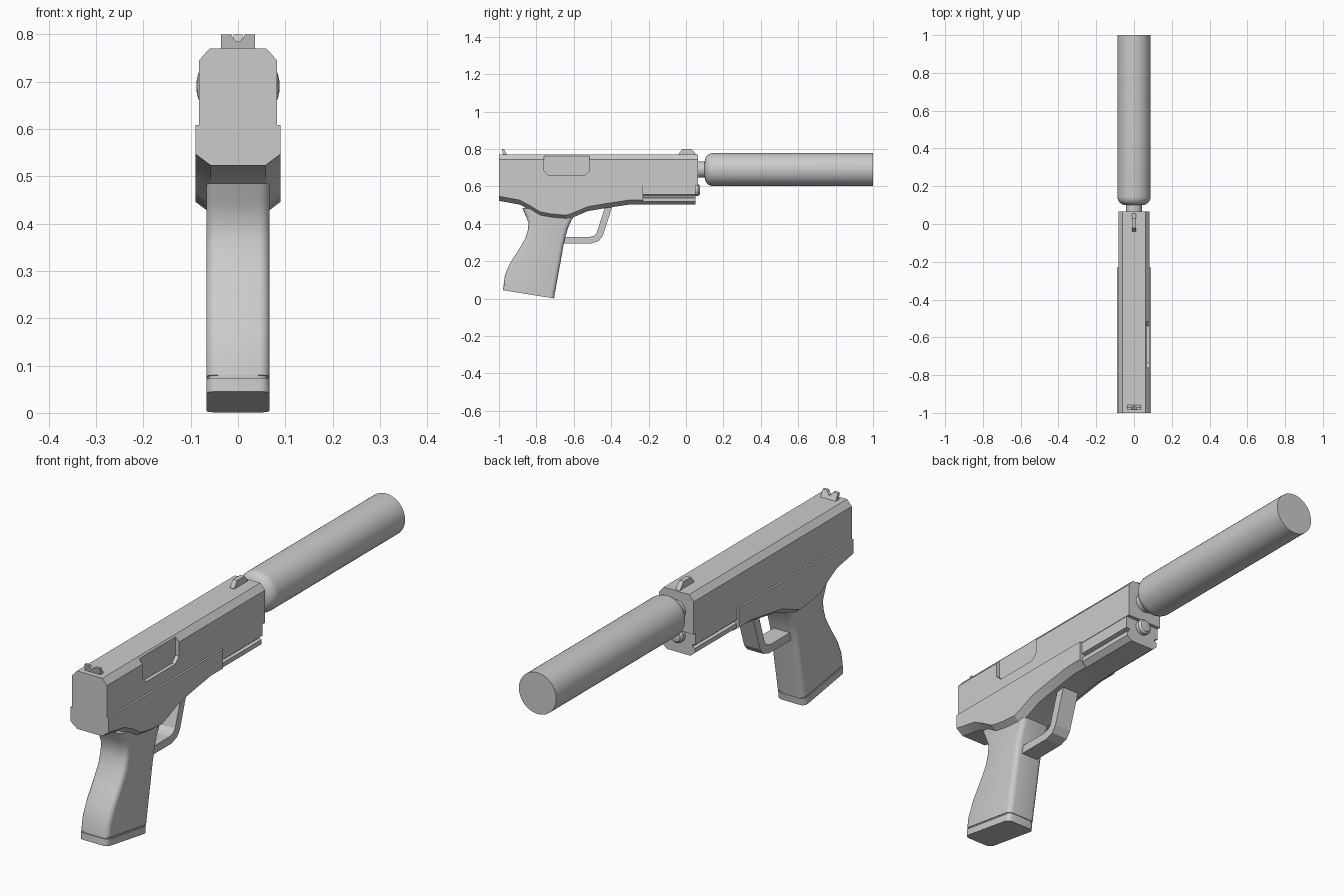
import bpy, bmesh, math

if "Cube" in bpy.data.objects:
    bpy.data.objects.remove(bpy.data.objects["Cube"])


def finish(name, bm, smooth=None):
    bmesh.ops.recalc_face_normals(bm, faces=bm.faces)
    me = bpy.data.meshes.new(name)
    bm.to_mesh(me)
    bm.free()
    ob = bpy.data.objects.new(name, me)
    bpy.context.collection.objects.link(ob)
    if smooth:
        bpy.ops.object.select_all(action='DESELECT')
        ob.select_set(True)
        bpy.context.view_layer.objects.active = ob
        bpy.ops.object.shade_smooth_by_angle(angle=math.radians(smooth))
    return ob


def loft(name, rings, smooth=None):
    """Skin closed rings of equal length and cap both ends."""
    bm = bmesh.new()
    vs = [[bm.verts.new(p) for p in r] for r in rings]
    n = len(vs[0])
    for a, b in zip(vs, vs[1:]):
        for i in range(n):
            j = (i + 1) % n
            bm.faces.new((a[i], a[j], b[j], b[i]))
    bm.faces.new(vs[0])
    bm.faces.new(vs[-1])
    return finish(name, bm, smooth)


def mirrored(half):
    """Close a right-hand (x, z) outline across x = 0."""
    return half + [(-x, z) for x, z in reversed(half)]


def along_y(name, half, y0, y1):
    return loft(name, [[(x, y, z) for x, z in mirrored(half)] for y in (y0, y1)])


def along_x(name, pts, x0, x1):
    return loft(name, [[(x, y, z) for y, z in pts] for x in (x0, x1)])


def lathe(name, prof, z, n=48):
    return loft(name, [[(r * math.cos(2 * math.pi * i / n), y, z + r * math.sin(2 * math.pi * i / n))
                        for i in range(n)] for y, r in prof], 35)


# Slide with chamfered top edges
slide = along_y("slide", [(0.082, 0.605), (0.082, 0.745), (0.060, 0.77)], -1, 0.065)

# Ejection port recess on the right side
port = [(-0.76, 0.80), (-0.76, 0.685), (-0.735, 0.66), (-0.54, 0.66), (-0.515, 0.685), (-0.515, 0.80)]
cutter = along_x("port_cutter", port, 0.066, 0.12)
cutter.hide_render = True
cutter.hide_set(True)
cut = slide.modifiers.new("port", 'BOOLEAN')
cut.operation = 'DIFFERENCE'
cut.object = cutter

# Frame with chamfered, curved underside
under = [(-1, 0.523), (-0.89, 0.503), (-0.84, 0.477), (-0.78, 0.440), (-0.72, 0.429), (-0.64, 0.422),
         (-0.60, 0.436), (-0.525, 0.468), (-0.43, 0.484), (-0.31, 0.502), (-0.23, 0.502)]
loft("frame", [[(x, y, z) for x, z in mirrored([(0.09, 0.608), (0.09, zb + 0.024), (0.058, zb)])]
               for y, zb in under], 15)

# Accessory rail with side groove
along_y("rail", [(0.080, 0.606), (0.080, 0.556), (0.065, 0.552), (0.065, 0.543), (0.077, 0.539),
                 (0.077, 0.520), (0.055, 0.502)], -0.24, 0.05)

# Guide rod knob
lathe("guide_rod", [(0.0, 0.032), (0.065, 0.032), (0.074, 0.024), (0.076, 0.012)], 0.58, 24)

# Muzzle neck and suppressor tube with rounded rear
lathe("muzzle", [(0.03, 0.043), (0.12, 0.043)], 0.69)
R, c = 0.088, 0.045
tube = [(0.10 + c * (1 - math.cos(a)), R - c + c * math.sin(a))
        for a in [math.pi / 2 * i / 8 for i in range(9)]]
lathe("suppressor", tube + [(1.0, R)], 0.69)


# Grip and magazine base: rounded sections between a back and a front point
def section(back, front, w=0.067, r=0.022):
    length = math.dist(back, front)
    ring = []
    for cx, cy, start in ((w - r, length - r, 0), (-w + r, length - r, 90),
                          (-w + r, r, 180), (w - r, r, 270)):
        for k in range(5):
            a = math.radians(start + 22.5 * k)
            t = (cy + r * math.sin(a)) / length
            ring.append((cx + r * math.cos(a), back[0] + (front[0] - back[0]) * t,
                         back[1] + (front[1] - back[1]) * t))
    return ring


grip = [((-0.975, 0.080), (-0.699, 0.037)), ((-0.967, 0.13), (-0.690, 0.09)),
        ((-0.938, 0.195), (-0.679, 0.15)), ((-0.895, 0.26), (-0.668, 0.21)),
        ((-0.860, 0.32), (-0.656, 0.28)), ((-0.846, 0.365), (-0.645, 0.33)),
        ((-0.842, 0.405), (-0.630, 0.38)), ((-0.858, 0.445), (-0.612, 0.42)),
        ((-0.876, 0.485), (-0.590, 0.46))]
loft("grip", [section(b, f) for b, f in grip], 35)
loft("magazine_gap", [section((-0.972, 0.070), (-0.703, 0.028), 0.063),
                      section((-0.972, 0.084), (-0.703, 0.042), 0.063)], 35)
loft("magazine_base", [section((-0.978, 0.045), (-0.705, 0.001)),
                       section((-0.976, 0.074), (-0.701, 0.031))], 35)

# Trigger guard: bent strip
guard = [(-0.68, 0.330), (-0.515, 0.330), (-0.492, 0.336), (-0.478, 0.350), (-0.430, 0.50),
         (-0.392, 0.50), (-0.445, 0.335), (-0.465, 0.309), (-0.502, 0.296), (-0.68, 0.296)]
along_x("trigger_guard", guard, -0.038, 0.038)

# Front sight blade and notched rear sight
along_x("front_sight", [(-0.04, 0.765), (-0.04, 0.772), (-0.02, 0.799), (0.03, 0.799), (0.06, 0.765)],
        -0.010, 0.010)
sight = [(0.036, 0.765), (0.036, 0.799), (0.014, 0.799), (0.010, 0.791), (0.002, 0.784)]
loft("rear_sight", [[(x, y + (0.799 - z) * s, z) for x, z in mirrored(sight)]
                    for y, s in ((-0.984, 0.2), (-0.972, 0.5))])
